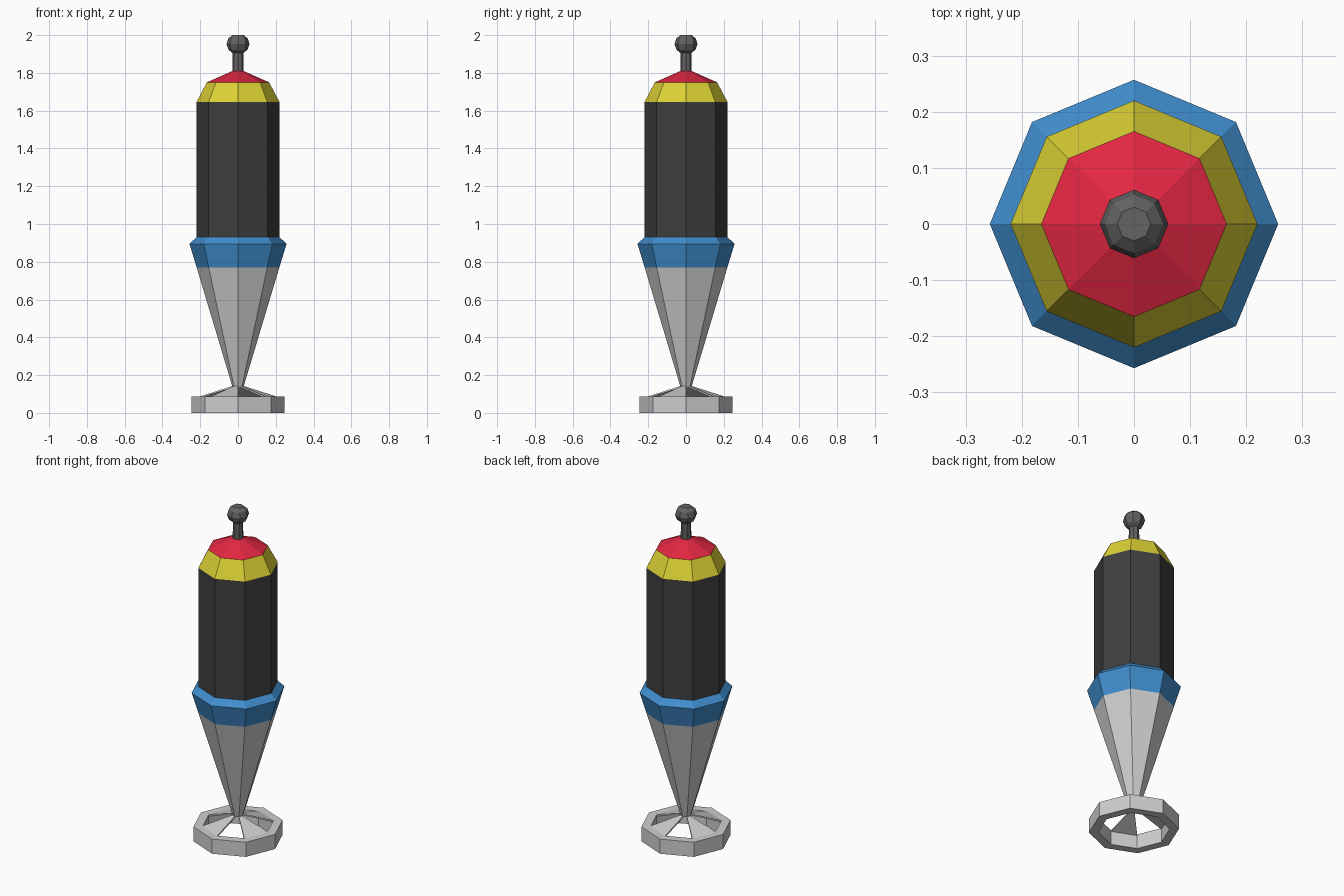
import bpy, bmesh, math

if "Cube" in bpy.data.objects:
    bpy.data.objects.remove(bpy.data.objects["Cube"])

SIDES = 8


def material(name, rgb):
    m = bpy.data.materials.new(name)
    m.diffuse_color = (*rgb, 1)
    m.use_nodes = True
    m.node_tree.nodes["Principled BSDF"].inputs["Base Color"].default_value = m.diffuse_color
    return m


pale = material("pale_grey", (0.62, 0.62, 0.62))
blue = material("blue", (0.052, 0.27, 0.61))
black = material("charcoal", (0.05, 0.05, 0.05))
yellow = material("yellow", (0.72, 0.64, 0.035))
red = material("red", (0.76, 0.02, 0.055))
steel = material("dark_grey", (0.125, 0.125, 0.125))


def finish(bm, name, mat):
    bmesh.ops.recalc_face_normals(bm, faces=bm.faces)
    me = bpy.data.meshes.new(name)
    bm.to_mesh(me)
    bm.free()
    me.materials.append(mat)
    ob = bpy.data.objects.new(name, me)
    bpy.context.collection.objects.link(ob)
    return ob


def point(r, z, i):
    a = 2 * math.pi * i / SIDES
    return (r * math.cos(a), r * math.sin(a), z)


def lathe(name, profile, mat, bottom=False, top=False, closed=False):
    """Octagonal revolve of (radius, height) points, corners on the axes."""
    bm = bmesh.new()
    rings = [[bm.verts.new(point(r, z, i)) for i in range(SIDES)] for r, z in profile]
    pairs = list(zip(rings, rings[1:]))
    if closed:
        pairs.append((rings[-1], rings[0]))
    for a, b in pairs:
        for i in range(SIDES):
            j = (i + 1) % SIDES
            bm.faces.new((a[i], a[j], b[j], b[i]))
    if bottom:
        bm.faces.new(rings[0])
    if top:
        bm.faces.new(rings[-1])
    return finish(bm, name, mat)


# Body bands, stacked from tail to nose
lathe("tail_cone", [(0.03, 0.14), (0.219, 0.77)], pale, bottom=True)
lathe("collar", [(0.219, 0.77), (0.257, 0.895), (0.22, 0.93)], blue)
lathe("main_body", [(0.22, 0.93), (0.22, 1.645)], black)
lathe("nose_band", [(0.22, 1.645), (0.165, 1.75)], yellow)
lathe("nose_cap", [(0.165, 1.75), (0.03, 1.81)], red, top=True)

# Stem and knob on the nose
lathe("fuse_knob", [(0.03, 1.80), (0.028, 1.905), (0.05, 1.922), (0.061, 1.952),
                    (0.052, 1.982), (0.03, 2.0)], steel, top=True)

# Hollow tail ring
lathe("tail_ring", [(0.247, 0), (0.247, 0.088), (0.195, 0.088), (0.195, 0)],
      pale, closed=True)

# Sloping struts: alternate panels between hub and ring
bm = bmesh.new()
for i in range(1, SIDES, 2):
    bm.faces.new([bm.verts.new(p) for p in (
        point(0.03, 0.142, i), point(0.2, 0.088, i),
        point(0.2, 0.088, i + 1), point(0.03, 0.142, i + 1))])
struts = finish(bm, "tail_struts", pale)
for p in struts.data.polygons:
    if p.normal.z < 0:
        p.flip()
solid = struts.modifiers.new("thickness", 'SOLIDIFY')
solid.thickness = 0.008
